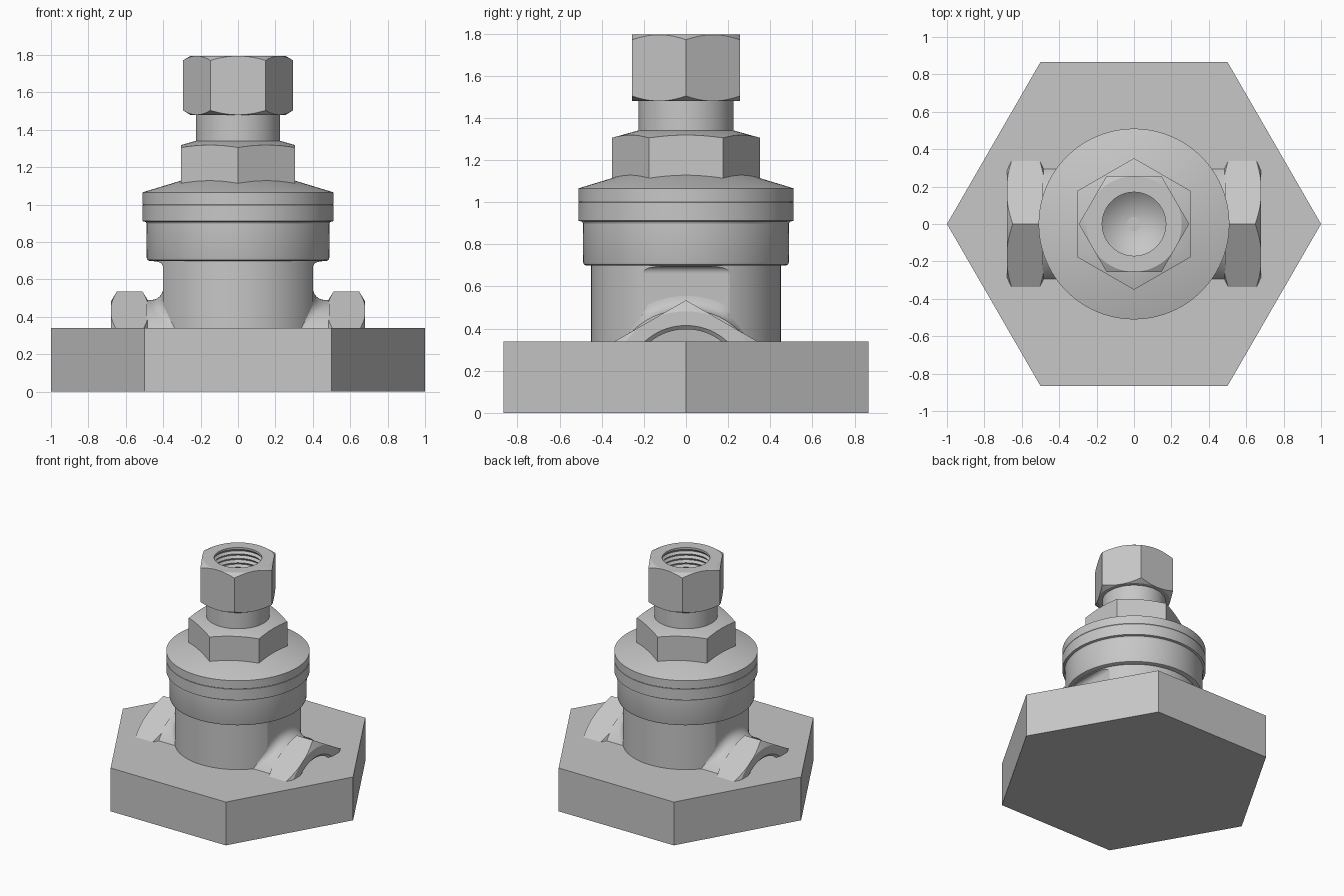
import bpy, bmesh
from math import sin, cos, pi, radians, sqrt
from mathutils import Matrix

if "Cube" in bpy.data.objects:
    bpy.data.objects.remove(bpy.data.objects["Cube"], do_unlink=True)

GREY = (0.57, 0.57, 0.57, 1)
metal = bpy.data.materials.new("grey metal")
metal.use_nodes = True
metal.diffuse_color = GREY
metal.node_tree.nodes["Principled BSDF"].inputs["Base Color"].default_value = GREY

PORT_Z = 0.125      # axis height of the side ports
BODY_R, FLAT_X = 0.45, 0.40
BASE_TOP = 0.34


def finish(name, bm):
    bmesh.ops.recalc_face_normals(bm, faces=bm.faces)
    mesh = bpy.data.meshes.new(name)
    bm.to_mesh(mesh)
    bm.free()
    mesh.materials.append(metal)
    ob = bpy.data.objects.new(name, mesh)
    bpy.context.collection.objects.link(ob)
    return ob


def smooth(ob):
    bpy.ops.object.select_all(action='DESELECT')
    ob.select_set(True)
    bpy.context.view_layer.objects.active = ob
    bpy.ops.object.shade_smooth_by_angle(angle=radians(24))


def trim(bm):
    """Drop whatever is buried in the base plate."""
    bmesh.ops.bisect_plane(bm, geom=bm.verts[:] + bm.edges[:] + bm.faces[:], dist=1e-5,
                           plane_co=(0, 0, BASE_TOP - 0.02), plane_no=(0, 0, 1), clear_inner=True)


def lathe(name, profile, steps=96):
    """Spin (radius, height) points around z."""
    bm = bmesh.new()
    vs = [bm.verts.new((r, 0, z)) for r, z in profile]
    es = [bm.edges.new(p) for p in zip(vs, vs[1:])]
    bmesh.ops.spin(bm, geom=vs + es, cent=(0, 0, 0), axis=(0, 0, 1),
                   angle=2 * pi, steps=steps, use_duplicate=False)
    bmesh.ops.remove_doubles(bm, verts=bm.verts, dist=1e-5)
    return finish(name, bm)


def hexagon(name, radius, z0, z1, turn=0):
    """Hexagonal prism with a corner on +x, turned about z."""
    bm = bmesh.new()
    ring = [(radius * cos(turn + i * pi / 3), radius * sin(turn + i * pi / 3)) for i in range(6)]
    low = bm.faces.new([bm.verts.new((x, y, z0)) for x, y in ring])
    up = bmesh.ops.extrude_face_region(bm, geom=[low])["geom"]
    bmesh.ops.translate(bm, vec=(0, 0, z1 - z0),
                        verts=[g for g in up if isinstance(g, bmesh.types.BMVert)])
    return finish(name, bm)


def boolean(ob, tool, operation):
    mod = ob.modifiers.new("cut", 'BOOLEAN')
    mod.operation, mod.object = operation, tool
    bpy.context.view_layer.objects.active = ob
    bpy.ops.object.modifier_apply(modifier=mod.name)
    bpy.data.objects.remove(tool, do_unlink=True)


def bore(radius, top, turns, pitch, tooth, rim, cone):
    """Threaded blind hole with a drilled cone, from the rim to the axis."""
    pts = [(radius + rim, top), (radius, top - 0.015)]
    for i in range(turns):
        z = top - 0.015 - i * pitch
        pts += [(radius + tooth, z - pitch / 2), (radius, z - pitch)]
    return pts + [(0, pts[-1][1] - cone)]


def nut(name, radius, z0, z1, chamfer_r, hole):
    """Hexagon with conically chamfered ends and a bored top."""
    out, rise = 0.1, 0.06
    shell = lathe("nut_shell", [(0, z0), (chamfer_r, z0), (chamfer_r + out, z0 + rise),
                                (chamfer_r + out, z1 - rise), (chamfer_r, z1)] + hole)
    ob = hexagon(name, radius, z0 - 0.05, z1 + 0.05)
    boolean(ob, shell, 'INTERSECT')
    return ob


# Hexagonal base plate
hexagon("base_plate", 1.0, 0, BASE_TOP)

# Round body with a flat, filleted on top, on each port side
body = lathe("body", [(0, 0.1), (BODY_R, 0.1), (BODY_R, 0.72), (0, 0.72)])
for s in (1, -1):
    fil = 0.035
    arc = [(FLAT_X + fil * (1 - cos(a * pi / 12)), 0.66 + fil * sin(a * pi / 12)) for a in range(7)]
    outline = [(FLAT_X, 0.05)] + arc + [(0.6, 0.66 + fil), (0.6, 0.05)]
    bm = bmesh.new()
    side = bm.faces.new([bm.verts.new((s * x, -0.5, z)) for x, z in outline])
    ext = bmesh.ops.extrude_face_region(bm, geom=[side])["geom"]
    bmesh.ops.translate(bm, vec=(0, 1, 0), verts=[g for g in ext if isinstance(g, bmesh.types.BMVert)])
    boolean(body, finish("flat_cutter", bm), 'DIFFERENCE')
smooth(body)

# Collar, rimmed flange and sloping shoulder
smooth(lathe("collar", [(0, 0.70), (0.475, 0.70), (0.484, 0.704), (0.488, 0.715), (0.49, 0.90), (0.494, 0.908),
                        (0.51, 0.912), (0.51, 0.998), (0.508, 1.0), (0.51, 1.002),
                        (0.51, 1.066), (0.2, 1.16), (0, 1.16)]))

# Bonnet hexagon with a sloping top, then its round stem
bonnet = hexagon("bonnet_hexagon", 0.352, 1.08, 1.4, pi / 2)
boolean(bonnet, lathe("bonnet_shell", [(0, 1.05), (0.45, 1.05), (0.45, 1.278), (0.225, 1.341), (0, 1.341)]),
        'INTERSECT')
smooth(bonnet)
smooth(lathe("stem", [(0, 1.3), (0.225, 1.3), (0.225, 1.5), (0, 1.5)]))

# Top nut
smooth(nut("top_nut", 0.295, 1.48, 1.795, 0.255, bore(0.17, 1.795, 6, 0.035, 0.014, 0, 0.09)))

# Side ports: bored nut and flared neck
for side, s in (("left", 1), ("right", -1)):
    port = nut(side + "_port_nut", 0.41, 0.478, 0.68, 0.357, bore(0.272, 0.68, 3, 0.035, 0.015, 0.018, 0.04))
    bm = bmesh.new()
    bm.from_mesh(port.data)
    bm.transform(Matrix.Translation((0, 0, PORT_Z)) @ Matrix.Rotation(s * pi / 2, 4, 'Y'))
    trim(bm)
    bm.to_mesh(port.data)
    bm.free()
    smooth(port)

    neck_r, flare, count = 0.365, 0.065, 72
    bm = bmesh.new()
    rings = []
    for k in range(8):
        ring = []
        for i in range(count):
            t = 2 * pi * i / count
            y = (neck_r + flare) * sin(t)
            wall = min(FLAT_X, sqrt(BODY_R ** 2 - y * y))
            a = min(k, 6) * pi / 12
            r = neck_r + flare * (1 - sin(a))
            x = 0.49 if k == 7 else wall + flare * (1 - cos(a))
            ring.append(bm.verts.new((s * x, r * sin(t), PORT_Z + r * cos(t))))
        rings.append(ring)
    for a, b in zip(rings, rings[1:]):
        for i in range(count):
            j = (i + 1) % count
            bm.faces.new((a[i], a[j], b[j], b[i]))
    trim(bm)
    smooth(finish(side + "_port_neck", bm))
